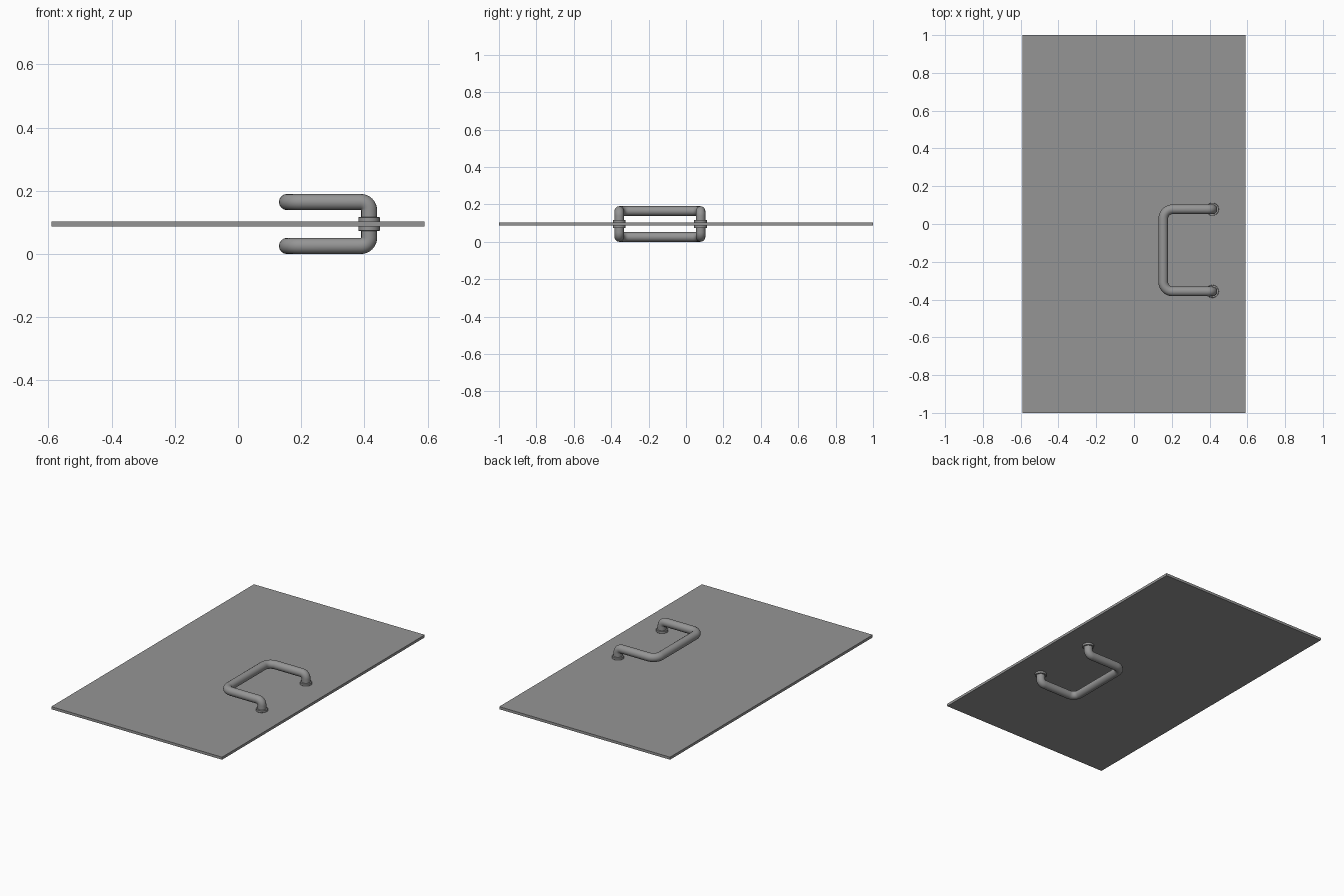
import bpy, math
from mathutils import Vector

if "Cube" in bpy.data.objects:
    bpy.data.objects.remove(bpy.data.objects["Cube"])

MID = 0.097          # height of the panel's middle plane
TUBE = 0.0255        # handle tube radius
POST_X, BAR_X = 0.415, 0.155
Y_LOW, Y_HIGH = -0.357, 0.078

# Dark grey finish shared by all parts
grey = bpy.data.materials.new("dark_grey")
grey.diffuse_color = (0.3, 0.3, 0.3, 1)
grey.use_nodes = True
grey.node_tree.nodes["Principled BSDF"].inputs["Base Color"].default_value = grey.diffuse_color


def fillet(points, radii, steps=8):
    """Round the inner corners of a path with true arcs."""
    path = [points[0]]
    for a, p, b, r in zip(points, points[1:], points[2:], radii):
        u, v = (a - p).normalized(), (b - p).normalized()
        half = u.angle(v) / 2
        centre = p + (u + v).normalized() * (r / math.sin(half))
        start = p + u * (r / math.tan(half)) - centre
        end = p + v * (r / math.tan(half)) - centre
        sweep = start.angle(end)
        for i in range(steps + 1):
            t = i / steps
            path.append(centre + (start * math.sin((1 - t) * sweep)
                                  + end * math.sin(t * sweep)) / math.sin(sweep))
    return path + [points[-1]]


def finish(obj, name):
    obj.name = name
    obj.data.materials.append(grey)


def tube(name, path, radius):
    curve = bpy.data.curves.new(name, 'CURVE')
    curve.dimensions = '3D'
    curve.bevel_depth = radius
    curve.bevel_resolution = 6
    curve.use_fill_caps = True
    spline = curve.splines.new('POLY')
    spline.points.add(len(path) - 1)
    for point, co in zip(spline.points, path):
        point.co = (*co, 1)
    obj = bpy.data.objects.new(name, curve)
    bpy.context.collection.objects.link(obj)
    bpy.ops.object.select_all(action='DESELECT')
    obj.select_set(True)
    bpy.context.view_layer.objects.active = obj
    bpy.ops.object.convert(target='MESH')
    bpy.ops.object.shade_smooth_by_angle(angle=math.radians(40))
    finish(bpy.context.object, name)


# Flat door panel
bpy.ops.mesh.primitive_cube_add(size=1, location=(0, 0, MID))
bpy.context.object.scale = (1.18, 2.0, 0.016)
finish(bpy.context.object, "door_panel")

# Matching pull handle and mounting collars on each face
for side, sign in (("upper", 1), ("lower", -1)):
    bar_z = MID + sign * (MID - TUBE - 0.002)
    corners = [Vector(c) for c in (
        (POST_X, Y_LOW, MID), (POST_X, Y_LOW, bar_z), (BAR_X, Y_LOW, bar_z),
        (BAR_X, Y_HIGH, bar_z), (POST_X, Y_HIGH, bar_z), (POST_X, Y_HIGH, MID))]
    tube(side + "_handle", fillet(corners, (0.0265, 0.05, 0.05, 0.0265)), TUBE)

    for end, y in (("front", Y_LOW), ("back", Y_HIGH)):
        bpy.ops.mesh.primitive_cylinder_add(
            vertices=32, radius=0.034, depth=0.014,
            location=(POST_X, y, MID + sign * 0.0147))
        collar = bpy.context.object
        bevel = collar.modifiers.new("soft_rim", 'BEVEL')
        bevel.width = 0.001
        bevel.limit_method = 'ANGLE'
        bpy.ops.object.shade_smooth_by_angle(angle=math.radians(40))
        finish(collar, f"{side}_{end}_collar")

# Stand the whole model on z = 0
for obj in bpy.context.scene.objects:
    obj.location.z -= 0.002
